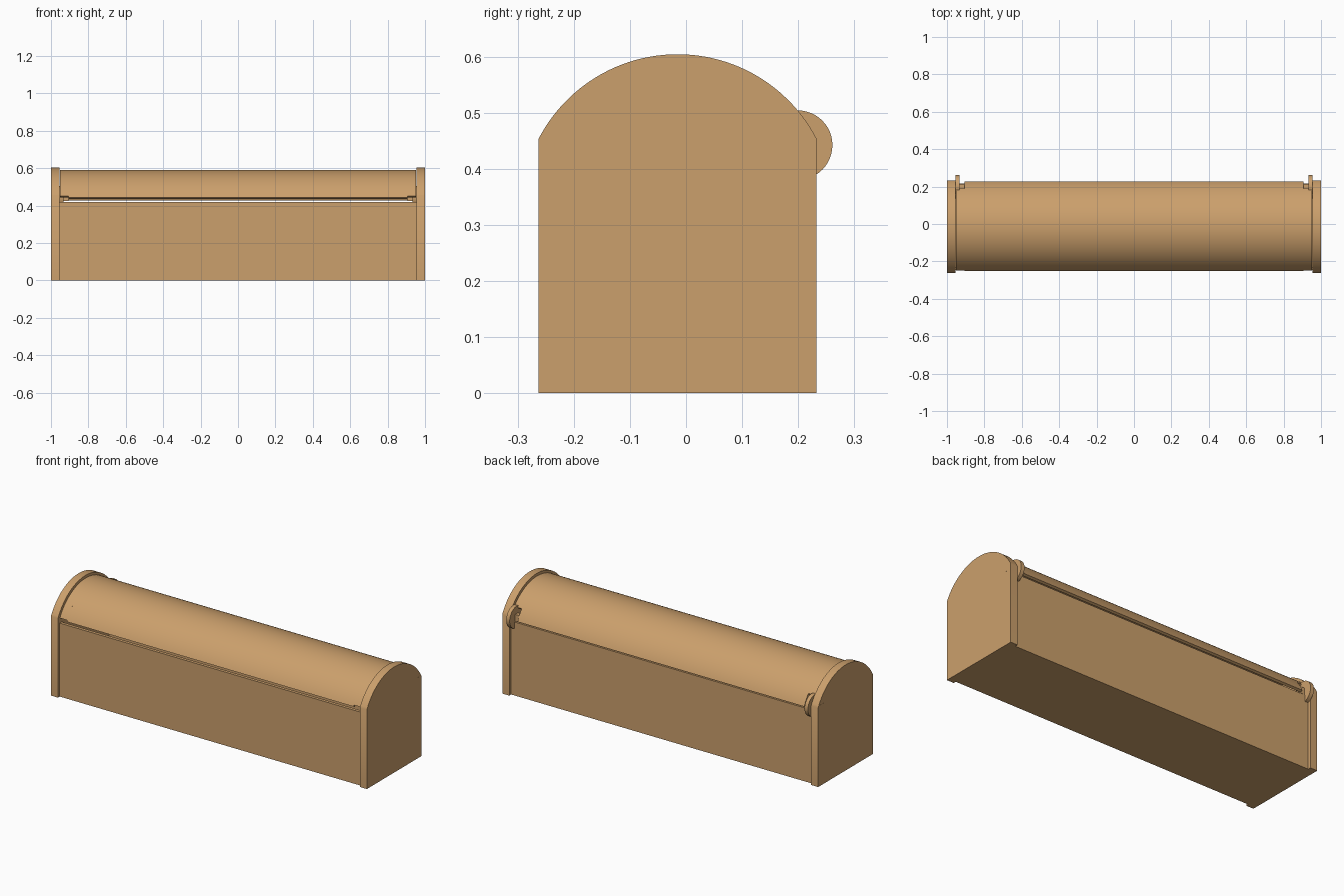
import bpy
import bmesh
from math import sin, cos, radians

cube = bpy.data.objects.get("Cube")
if cube:
    bpy.data.objects.remove(cube, do_unlink=True)

wood = bpy.data.materials.new("light wood")
wood.use_nodes = True
wood.diffuse_color = (0.6, 0.35, 0.15, 1)
wood.node_tree.nodes["Principled BSDF"].inputs["Base Color"].default_value = wood.diffuse_color

AXIS_Y, AXIS_Z = -0.015, 0.325   # centre of the lid and end panel arcs
BODY_X, PANEL_X = 0.955, 0.9995  # inner and outer faces of the end panels


def arc(y, z, radius, start, end, steps=48):
    """Points on an arc in the y-z plane, angles in degrees."""
    angles = [radians(start + (end - start) * i / steps) for i in range(steps + 1)]
    return [(y + radius * cos(a), z + radius * sin(a)) for a in angles]


def extrude_x(name, parts):
    """Make one object from (y-z profile, x start, x end) prisms."""
    bm = bmesh.new()
    for profile, x0, x1 in parts:
        face = bm.faces.new([bm.verts.new((x0, y, z)) for y, z in profile])
        new = bmesh.ops.extrude_face_region(bm, geom=[face])["geom"]
        moved = [v for v in new if isinstance(v, bmesh.types.BMVert)]
        bmesh.ops.translate(bm, verts=moved, vec=(x1 - x0, 0, 0))
        if face.is_valid and all(len(e.link_faces) == 1 for e in face.edges):
            bm.faces.remove(face)
    bmesh.ops.holes_fill(bm, edges=[e for e in bm.edges if e.is_boundary], sides=0)
    bmesh.ops.recalc_face_normals(bm, faces=bm.faces)
    mesh = bpy.data.meshes.new(name)
    bm.to_mesh(mesh)
    bm.free()
    mesh.materials.append(wood)
    obj = bpy.data.objects.new(name, mesh)
    bpy.context.collection.objects.link(obj)
    bpy.ops.object.select_all(action='DESELECT')
    obj.select_set(True)
    bpy.context.view_layer.objects.active = obj
    bpy.ops.object.shade_smooth_by_angle(angle=radians(30))
    return obj


def rectangle(y0, y1, z0, z1):
    return [(y0, z0), (y1, z0), (y1, z1), (y0, z1)]


def shell(back, front):
    """Curved lid section between the back and front rim angles."""
    return (arc(AXIS_Y, AXIS_Z, 0.265, back, front)
            + arc(AXIS_Y, AXIS_Z, 0.25, front, back))


# Open trough: front wall, floor and back wall
front, back, top, wall = -0.247, 0.216, 0.42, 0.018
trough = [(front, 0), (back, 0), (back, top), (back - wall, top),
          (back - wall, wall), (front + wall, wall), (front + wall, top), (front, top)]
extrude_x("box_body", [(trough, -BODY_X, BODY_X)])

# Curved lid, cut away at its corners to clear the hinges
notch = 0.907
extrude_x("curved_lid", [
    (shell(24, 153.6), -notch, notch),
    (shell(39.5, 151.8), -0.953, -notch),
    (shell(39.5, 151.8), notch, 0.953)])

# Arched end panels, hinge discs and square hinge pins on both sides
panel = [(-0.263, 0), (0.233, 0)] + arc(AXIS_Y, AXIS_Z, 0.279, 27.3, 152.7)
disc = arc(0.199, 0.442, 0.062, 0, 352.5, 47)
for side, s in (("left", 1), ("right", -1)):
    extrude_x(side + "_end_panel", [(panel, s * BODY_X, s * PANEL_X)])
    extrude_x(side + "_hinge_disc", [(disc, s * 0.933, s * 0.9545)])
    extrude_x(side + "_hinge_pin",
              [(rectangle(0.186, 0.212, 0.424, 0.462), s * 0.905, s * 1.0)])
